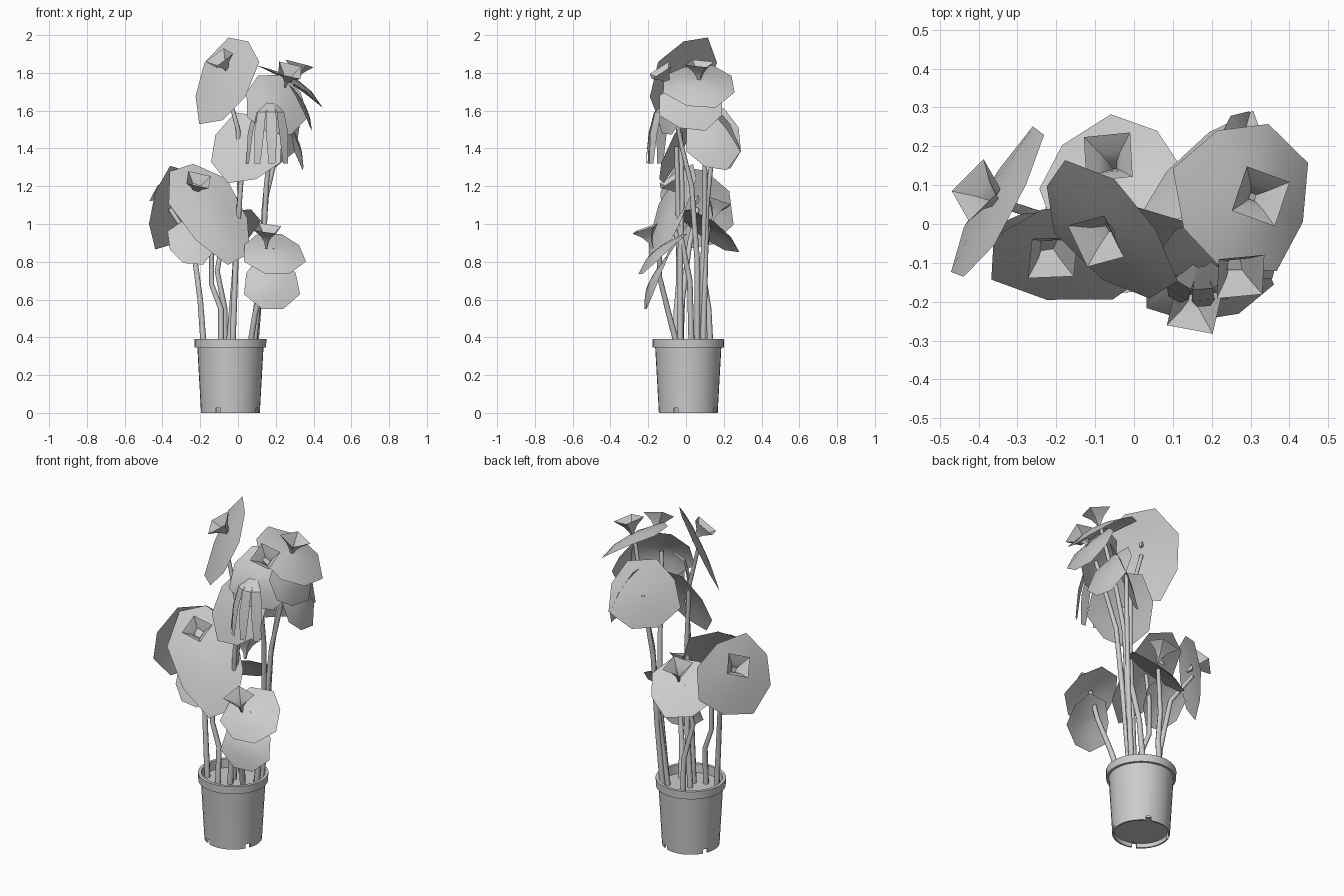
import bpy, bmesh, math
from mathutils import Vector

if bpy.data.objects.get("Cube"):
    bpy.data.objects.remove(bpy.data.objects["Cube"], do_unlink=True)

grey = bpy.data.materials.new("light_grey")
grey.use_nodes = True
grey.diffuse_color = (0.6, 0.6, 0.6, 1)
grey.node_tree.nodes["Principled BSDF"].inputs["Base Color"].default_value = (0.6, 0.6, 0.6, 1)
X, Y, Z = Vector((1, 0, 0)), Vector((0, 1, 0)), Vector((0, 0, 1))


def finish(bm, name, angle=30):
    bmesh.ops.recalc_face_normals(bm, faces=bm.faces)
    mesh = bpy.data.meshes.new(name)
    bm.to_mesh(mesh)
    bm.free()
    mesh.materials.append(grey)
    ob = bpy.data.objects.new(name, mesh)
    bpy.context.collection.objects.link(ob)
    bpy.ops.object.select_all(action='DESELECT')
    ob.select_set(True)
    bpy.context.view_layer.objects.active = ob
    bpy.ops.object.shade_smooth_by_angle(angle=math.radians(angle))


def loft(bm, rings, closed=True):
    rows = [[bm.verts.new(p) for p in r] for r in rings]
    n = len(rows[0])
    for a, b in zip(rows, rows[1:]):
        for i in range(n if closed else n - 1):
            j = (i + 1) % n
            bm.faces.new((a[i], a[j], b[j], b[i]))
    return rows


def frame(n, roll=0.0):
    side = Z.cross(n).normalized()
    up = n.cross(side)
    return side * math.cos(roll) + up * math.sin(roll), up * math.cos(roll) - side * math.sin(roll)


def circle(c, u, v, r, n, phase=0.0):
    return [c + r * (u * math.cos(t) + v * math.sin(t))
            for t in (phase + 2 * math.pi * i / n for i in range(n))]


# Pot with lip, raised floor, soil and four drainage notches
bm = bmesh.new()
axis = Vector((-0.04, 0.012, 0))
profile = [(0.01, 0.025), (0.147, 0.025), (0.147, 0), (0.156, 0), (0.157, 0.025),
           (0.175, 0.345), (0.189, 0.345), (0.19, 0.39), (0.172, 0.39), (0.168, 0.34), (0.01, 0.34)]
rows = loft(bm, [circle(axis + Z * z, X, Y, r, 36) for r, z in profile])
bm.faces.new(rows[0])
bm.faces.new(rows[-1])
bm.faces.ensure_lookup_table()
notches = [bm.faces[36 * band + i] for band in (1, 2, 3) for i in range(36) if i % 9 == 6]
bmesh.ops.delete(bm, geom=notches, context='FACES')
finish(bm, "pot")


# Stems: tubes following a few bends
def stem(name, points, r=0.014):
    pts = [Vector(p) for p in points]
    bm = bmesh.new()
    rings = []
    for i, p in enumerate(pts):
        d = (pts[min(i + 1, len(pts) - 1)] - pts[max(i - 1, 0)]).normalized()
        v = Y.cross(d).normalized()
        rings.append(circle(p, v, d.cross(v), r * (1.15 - 0.1 * i), 8))
    loft(bm, rings)
    finish(bm, name, 60)


# Spathe: faceted sheet around a centre, lower edge hanging
def spathe(name, c, n, r, width, roll, droop):
    u, v = frame(n, roll)
    bm = bmesh.new()
    rings = []
    for k in (0.1, 0.55, 1.0):
        ring = []
        for i in range(8):
            t = 2 * math.pi * (i + 0.5) / 8
            wob = 1 + 0.07 * math.cos(3 * t + c.x * 9)
            p = c + r * k * wob * (u * width * math.cos(t) + v * math.sin(t))
            hang = max(0, -math.sin(t)) * k * k
            ring.append(p - n * droop * hang - n * 0.02 * k * k)
        rings.append(ring)
    rows = loft(bm, rings)
    bm.faces.new(rows[0])
    finish(bm, name, 40)


# Trumpet: four-sided open funnel rising from a spathe
def trumpet(name, c, n, size):
    d = (n + Z * 0.7).normalized()
    u, v = frame(d)
    bm = bmesh.new()
    loft(bm, [circle(c + d * h * size, u, v, r * size, 4, 0.4)
              for h, r in ((-0.1, 0.08), (0.3, 0.15), (0.7, 0.42), (1.15, 0.95))])
    finish(bm, name, 50)


# Ribbon: narrow strip arching over and hanging down
def ribbon(name, c, d, length, width=0.025):
    bm = bmesh.new()
    side = Z.cross(d).normalized()
    loft(bm, [(p - side * w * width, p + side * w * width) for p, w in (
        (c + d * length * o - Z * length * h, w)
        for o, h, w in ((0, 0, 0.5), (0.18, 0.15, 1), (0.27, 0.5, 1.2), (0.32, 1, 0.7)))], False)
    finish(bm, name)


# Flower sheets: name, centre, facing, radius, width factor, roll, droop
sheets = [
    ("top", (-0.08, -0.03, 1.77), (-0.65, -0.6, 0.4), 0.26, 0.85, 0, 0),
    ("left_rear", (-0.37, 0.06, 1.09), (-0.85, 0.48, 0.2), 0.23, 1, 0, 0),
    ("left_front", (-0.14, -0.1, 1.08), (0.3, -0.8, 0.5), 0.32, 0.62, 0.4, 0.03),
    ("left_front_lower", (-0.24, -0.06, 0.92), (0, -0.8, 0.5), 0.15, 0.9, 0, 0),
    ("rear_low", (-0.07, 0.13, 0.99), (-0.25, 0.5, 0.8), 0.19, 1, 0, 0.02),
    ("front_low", (0.19, -0.15, 0.87), (0.1, -0.55, 0.8), 0.17, 1, 0, 0.04),
    ("front_low_lower", (0.18, -0.19, 0.7), (0.1, -0.85, 0.45), 0.16, 0.95, 0, 0.03),
    ("right_top", (0.3, 0.07, 1.77), (0.42, 0.02, 0.9), 0.21, 0.95, 0, 0.06),
    ("right_skirt", (0.35, 0.03, 1.64), (0.85, 0, 0.5), 0.15, 1.2, 0, 0.02),
    ("right_side", (0.31, 0.15, 1.46), (0.85, 0.1, 0.4), 0.18, 0.85, 0, 0.02),
    ("right_rear", (0.17, 0.15, 1.47), (-0.6, 0.65, 0.35), 0.2, 1, 0, 0),
    ("centre", (0.04, -0.07, 1.41), (-0.2, -0.85, 0.4), 0.21, 0.95, 0, 0),
    ("right_front", (0.21, -0.08, 1.65), (0.35, -0.8, 0.5), 0.18, 1, 0, 0.05),
]
# Shift of each trumpet from the middle of its sheet
trumpets = {
    "top": (0.03, 0.03, 0.03), "left_rear": (0.03, -0.01, 0.02), "left_front": (-0.09, 0.07, 0.07),
    "rear_low": (0.02, 0.01, 0.03), "front_low": (-0.04, -0.03, 0.01),
    "right_top": (0, 0, -0.02), "right_front": (0.04, 0, 0.08),
}
for name, c, n, r, width, roll, droop in sheets:
    c, n = Vector(c), Vector(n).normalized()
    spathe(name + "_spathe", c, n, r, width, roll, droop)
    if name in trumpets:
        trumpet(name + "_trumpet", c + Vector(trumpets[name]), n, 0.09)

# Hanging ribbons below the right-hand front flower
for i in range(4):
    t = -2.7 + i * 0.6
    d = Vector((math.cos(t), math.sin(t), 0))
    ribbon(f"ribbon_{i + 1}", Vector((0.17, -0.08, 1.64)) + d * 0.03, d, 0.32)

stems = [
    ((-0.18, -0.03, 0.33), (-0.2, -0.02, 0.6), (-0.24, 0.02, 0.9), (-0.36, 0.06, 1.08)),
    ((-0.09, -0.06, 0.33), (-0.09, -0.05, 0.55), (-0.14, -0.04, 0.68), (-0.14, -0.04, 0.9), (-0.16, -0.09, 1.08)),
    ((-0.07, 0.13, 0.33), (-0.07, 0.12, 0.55), (-0.11, 0.09, 0.75), (-0.07, 0.12, 0.99)),
    ((-0.03, -0.03, 0.33), (-0.01, -0.03, 0.85), (0.01, -0.02, 1.15), (0.0, -0.03, 1.5), (-0.07, -0.02, 1.76)),
    ((-0.05, 0.03, 0.33), (-0.02, 0.02, 0.7), (0.0, -0.04, 1.0), (0.03, -0.05, 1.41)),
    ((0.06, -0.04, 0.33), (0.09, -0.09, 0.52), (0.14, -0.14, 0.72), (0.19, -0.14, 0.87)),
    ((0.07, 0.07, 0.33), (0.12, 0.09, 0.75), (0.15, 0.1, 1.15), (0.21, 0.1, 1.4), (0.29, 0.07, 1.75)),
    ((0.08, 0.06, 0.33), (0.13, 0.06, 0.8), (0.15, 0.03, 1.2), (0.17, -0.02, 1.4), (0.21, -0.07, 1.64)),
    ((0.09, 0.09, 0.33), (0.12, 0.1, 0.7), (0.14, 0.11, 1.1), (0.18, 0.15, 1.47)),
]
for i, points in enumerate(stems):
    stem(f"stem_{i + 1}", points)
